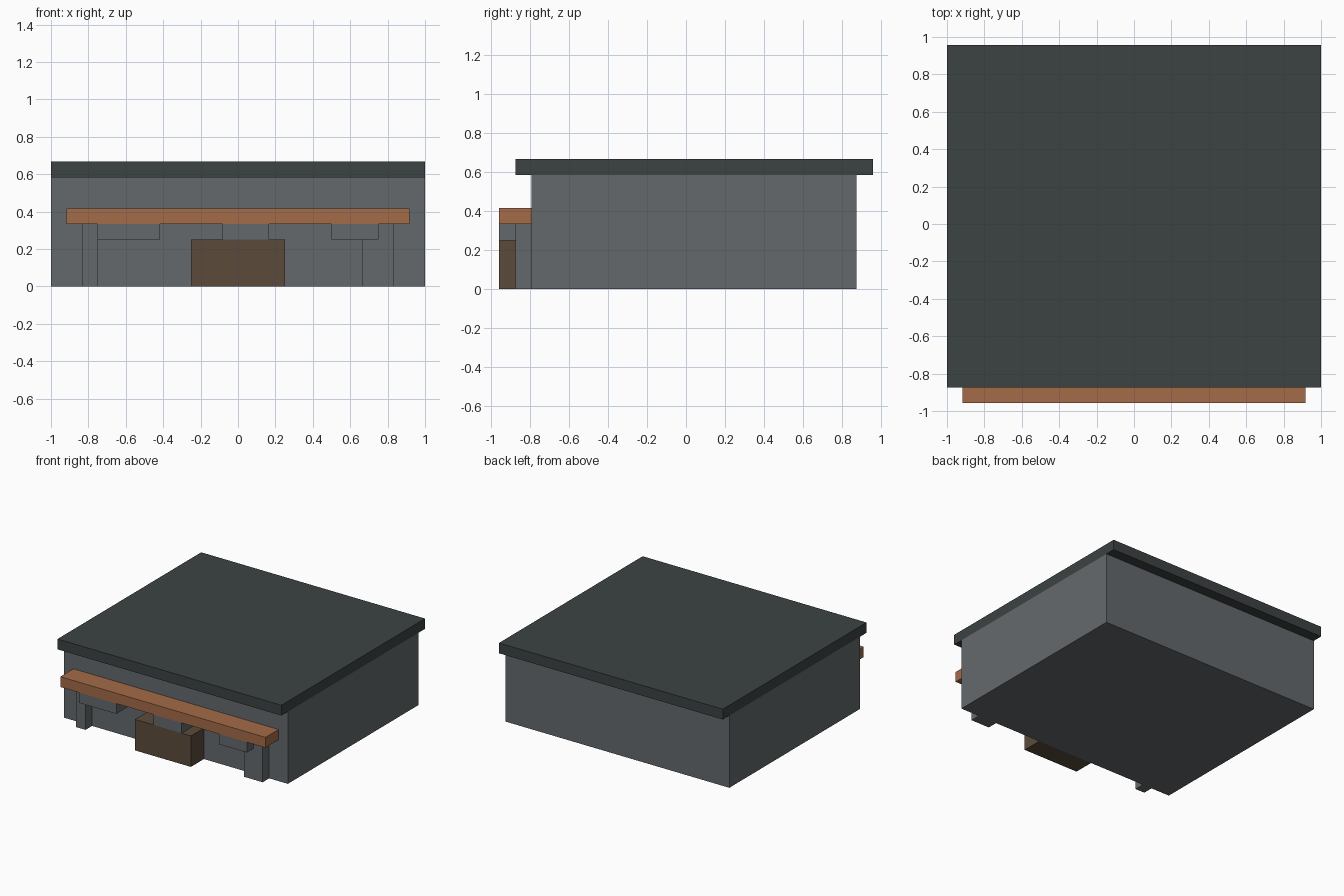
import bpy

UNIT = 1 / 12  # the whole building sits on a regular block grid

if "Cube" in bpy.data.objects:
    bpy.data.objects.remove(bpy.data.objects["Cube"], do_unlink=True)


def linear(c):
    c /= 255
    return c / 12.92 if c <= 0.04045 else ((c + 0.055) / 1.055) ** 2.4


def material(name, rgb):
    mat = bpy.data.materials.new(name)
    mat.use_nodes = True
    colour = (*[linear(c) for c in rgb], 1)
    mat.diffuse_color = colour
    mat.node_tree.nodes["Principled BSDF"].inputs["Base Color"].default_value = colour
    return mat


def block(name, x, y, z, mat):
    """Box between (low, high) pairs given in grid units."""
    spans = (x, y, z)
    centre = [(a + b) / 2 * UNIT for a, b in spans]
    bpy.ops.mesh.primitive_cube_add(size=1, location=centre)
    obj = bpy.context.object
    obj.name = name
    obj.scale = [(b - a) * UNIT for a, b in spans]
    bpy.ops.object.transform_apply(location=False, rotation=False, scale=True)
    obj.data.materials.append(mat)
    return obj


stone = material("grey stone", (100, 105, 108))
slate = material("dark slate", (60, 66, 66))
copper = material("copper orange", (164, 107, 72))
wood = material("dark brown", (91, 75, 59))

FRONT, WALL = -11.5, -9.5

# Main body and overhanging flat roof
block("walls", (-12, 12), (WALL, 10.5), (0, 7), stone)
block("roof", (-12, 12), (-10.5, 11.5), (7, 8), slate)

# Shelf along the front
block("front_ledge", (-11, 11), (FRONT, WALL), (4, 5), copper)

# Posts carrying the shelf
for name, x in (("right_post", (-10, -9)), ("left_post", (8, 10))):
    block(name, x, (-10.5, WALL), (0, 4), stone)

# Blocks hanging under the shelf
for name, x in (("right_bracket", (-9, -5)), ("middle_bracket", (-1, 2)),
                ("left_bracket", (6, 9))):
    block(name, x, (FRONT, WALL), (3, 4), stone)

# Brown box in the middle of the front
block("front_box", (-3, 3), (FRONT, WALL), (0, 3), wood)
